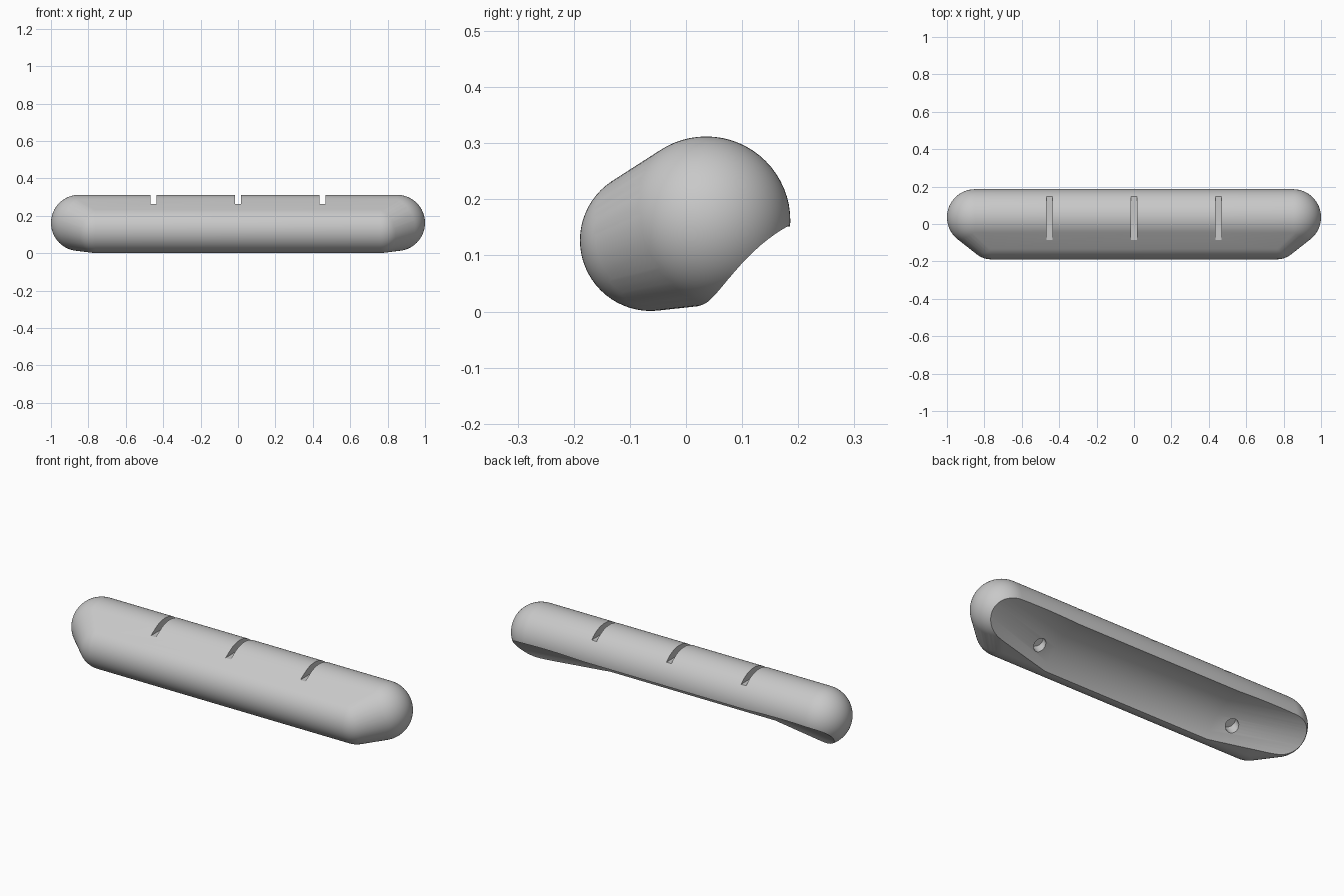
import bpy
import bmesh
import math
from mathutils import Matrix, Vector

default = bpy.data.objects.get("Cube")
if default:
    bpy.data.objects.remove(default, do_unlink=True)

grey = bpy.data.materials.new("matte_grey")
grey.use_nodes = True
grey.diffuse_color = (0.58, 0.58, 0.58, 1)
grey.node_tree.nodes["Principled BSDF"].inputs["Base Color"].default_value = grey.diffuse_color


def finish(bm, name):
    """Turn a bmesh into a linked grey object."""
    bmesh.ops.recalc_face_normals(bm, faces=bm.faces)
    mesh = bpy.data.meshes.new(name)
    bm.to_mesh(mesh)
    bm.free()
    mesh.materials.append(grey)
    obj = bpy.data.objects.new(name, mesh)
    bpy.context.collection.objects.link(obj)
    return obj


def cut(target, cutter):
    """Subtract the cutter from the target and discard it."""
    cutter.hide_render = True
    mod = target.modifiers.new(cutter.name, 'BOOLEAN')
    mod.operation = 'DIFFERENCE'
    mod.solver = 'EXACT'
    mod.object = cutter
    bpy.context.view_layer.objects.active = target
    bpy.ops.object.modifier_apply(modifier=mod.name)
    bpy.data.objects.remove(cutter, do_unlink=True)


# Padded body: skin stretched over a long thick capsule and a shorter slim one
bm = bmesh.new()
for x, y, z, radius in ((0.85, 0.036, 0.162, 0.15), (0.763, -0.063, 0.127, 0.126)):
    for side in (-1, 1):
        place = Matrix.Translation((side * x, y, z)) @ Matrix.Rotation(math.pi / 2, 4, 'Y')
        bmesh.ops.create_uvsphere(bm, u_segments=64, v_segments=32, radius=radius, matrix=place)
bmesh.ops.delete(bm, geom=bm.faces[:], context='FACES_ONLY')
bmesh.ops.delete(bm, geom=bm.edges[:], context='EDGES_FACES') if bm.edges and not bm.verts else None
hull = bmesh.ops.convex_hull(bm, input=bm.verts[:], use_existing_faces=False)
bmesh.ops.delete(bm, geom=[v for v in bm.verts if not v.link_faces], context='VERTS')
bmesh.ops.delete(bm, geom=[e for e in bm.edges if not e.link_faces], context='EDGES')
bmesh.ops.dissolve_limit(bm, angle_limit=math.radians(0.3), verts=bm.verts[:], edges=bm.edges[:])
body = finish(bm, "padded_body")

# Bent tube that hollows the lower back, straight in the middle and flaring at the ends
bm = bmesh.new()
SIDES, TUBE = 96, 0.26
rings = []
for x in (-1.3, -0.5, 0.5, 1.3):
    bend = abs(x) - 0.5
    cy, cz = 0.176 + 0.255 * bend, -0.108 + 0.045 * bend
    angles = [2 * math.pi * i / SIDES for i in range(SIDES)]
    rings.append([bm.verts.new((x, cy + TUBE * math.cos(a), cz + TUBE * math.sin(a))) for a in angles])
for first, second in zip(rings, rings[1:]):
    for i in range(SIDES):
        j = (i + 1) % SIDES
        bm.faces.new((first[i], first[j], second[j], second[i]))
bm.faces.new(rings[0])
bm.faces.new(rings[-1])
cut(body, finish(bm, "tube_cutter"))

# Three slots across the top
bm = bmesh.new()
for x in (-0.452, 0, 0.452):
    place = Matrix.Translation((x, 0.03, 0.362)) @ Matrix.Diagonal((0.03, 0.5, 0.2, 1))
    bmesh.ops.create_cube(bm, size=1, matrix=place)
cut(body, finish(bm, "slot_cutter"))

# Two blind screw holes in the hollow
bm = bmesh.new()
axis = Vector((0, 0.55, -0.83)).normalized()
turn = axis.to_track_quat('Z', 'Y').to_matrix().to_4x4()
for x in (-0.595, 0.595):
    place = Matrix.Translation((x, 0.014, 0.077)) @ turn
    bmesh.ops.create_cone(bm, cap_ends=True, segments=32, radius1=0.034, radius2=0.034,
                          depth=0.09, matrix=place)
cut(body, finish(bm, "hole_cutter"))

# Smooth skin with crisp cut edges
bpy.ops.object.select_all(action='DESELECT')
body.select_set(True)
bpy.context.view_layer.objects.active = body
bpy.ops.object.shade_smooth_by_angle(angle=math.radians(30))
